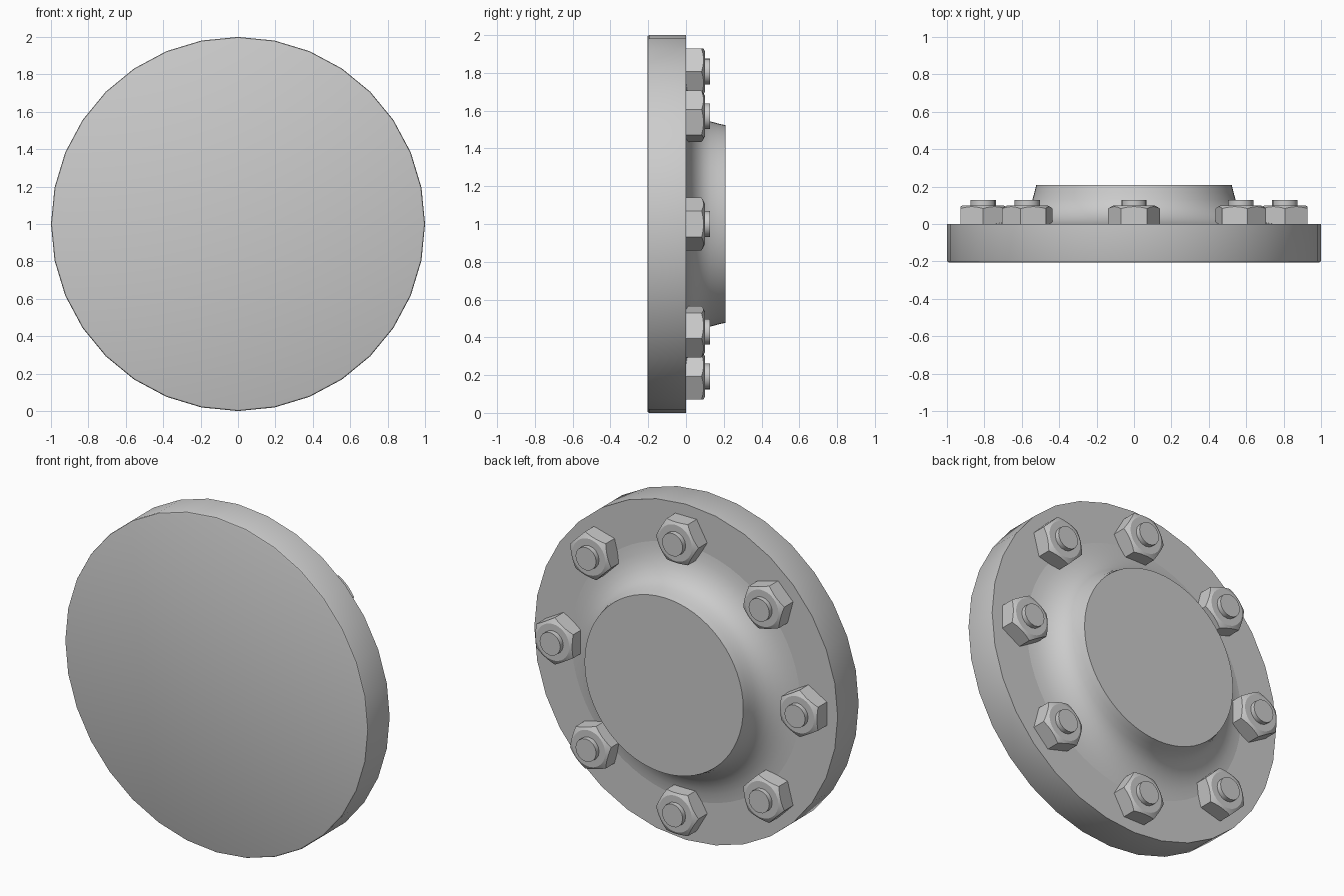
import bpy, bmesh
from math import sin, cos, pi, radians

if "Cube" in bpy.data.objects:
    bpy.data.objects.remove(bpy.data.objects["Cube"])


def loft(name, rings, angle=30, cx=0.0, cz=1.0):
    """Skin a list of rings; each ring is a list of (radius, angle, y) around the y axis."""
    bm = bmesh.new()
    loops = [[bm.verts.new((cx + r * cos(a), y, cz + r * sin(a))) for r, a, y in ring]
             for ring in rings]
    n = len(loops[0])
    for lo, hi in zip(loops, loops[1:]):
        for i in range(n):
            j = (i + 1) % n
            bm.faces.new((lo[i], lo[j], hi[j], hi[i]))
    bm.faces.new(loops[0])
    bm.faces.new(loops[-1])
    bmesh.ops.recalc_face_normals(bm, faces=bm.faces)
    mesh = bpy.data.meshes.new(name)
    bm.to_mesh(mesh)
    bm.free()
    ob = bpy.data.objects.new(name, mesh)
    bpy.context.collection.objects.link(ob)
    bpy.ops.object.select_all(action='DESELECT')
    ob.select_set(True)
    bpy.context.view_layer.objects.active = ob
    bpy.ops.object.shade_smooth_by_angle(angle=radians(angle))
    return ob


def lathe(name, profile, sides, **kw):
    """Revolve (radius, y) points."""
    return loft(name, [[(r, 2 * pi * i / sides, y) for i in range(sides)]
                       for r, y in profile], **kw)


# flange disc with a fine bevel on the front edge
lathe("flange", [(0.99, -0.205), (0.997, -0.202), (1.0, -0.195), (1.0, 0.0)], 32)

# raised hub flaring into the flange
lathe("hub", [(0.77, -0.002), (0.74, 0.002), (0.70, 0.009), (0.66, 0.021), (0.62, 0.04),
              (0.585, 0.066), (0.56, 0.095), (0.543, 0.13), (0.532, 0.17),
              (0.523, 0.208)], 64)

# eight chamfered hex nuts with bolt ends
R, N = 0.14, 36
for k in range(8):
    t = k * pi / 4
    cx, cz = 0.807 * cos(t), 1 + 0.807 * sin(t)
    foot, shoulder, crown = [], [], []
    for i in range(N):
        a = 2 * pi * i / N
        # distance to the hexagon outline in this direction
        r = R * cos(pi / 6) / cos(a % (pi / 3) - pi / 6)
        b = a + t + pi / 6  # a flat side faces outward
        foot.append((r, b, -0.01))
        shoulder.append((r, b, 0.1 - 0.55 * (r - 0.108)))
        crown.append((0.108, b, 0.1))
    loft(f"nut_{k + 1}", [foot, shoulder, crown], angle=25, cx=cx, cz=cz)
    lathe(f"bolt_end_{k + 1}", [(0.068, 0.05), (0.068, 0.128)], 16, cx=cx, cz=cz)
